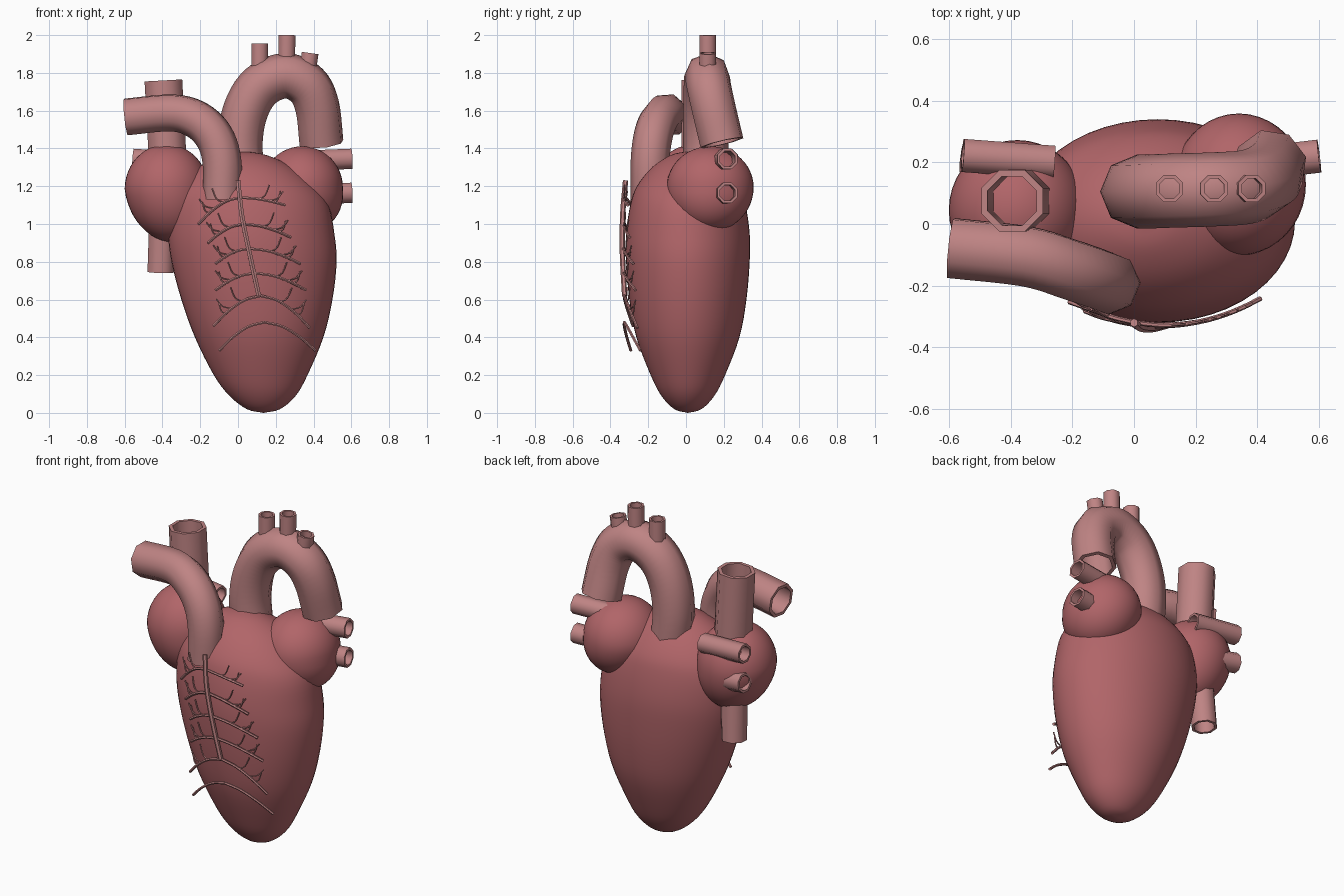
import bpy, bmesh, math
from mathutils import Vector

cube = bpy.data.objects.get("Cube")
if cube:
    bpy.data.objects.remove(cube, do_unlink=True)


def material(name, rgb):
    m = bpy.data.materials.new(name)
    m.use_nodes = True
    m.diffuse_color = (*rgb, 1)
    m.node_tree.nodes["Principled BSDF"].inputs["Base Color"].default_value = (*rgb, 1)
    return m


MUSCLE = material("muscle red", (0.44, 0.13, 0.14))
VESSEL = material("vessel pink", (0.52, 0.23, 0.23))


def finish(bm, name, mat):
    bmesh.ops.recalc_face_normals(bm, faces=bm.faces)
    mesh = bpy.data.meshes.new(name)
    bm.to_mesh(mesh)
    bm.free()
    mesh.materials.append(mat)
    ob = bpy.data.objects.new(name, mesh)
    bpy.context.collection.objects.link(ob)
    bpy.ops.object.select_all(action='DESELECT')
    ob.select_set(True)
    bpy.context.view_layer.objects.active = ob
    bpy.ops.object.shade_smooth_by_angle(angle=math.radians(50))


def spline(points, steps):
    """Smooth curve through points of any dimension."""
    p = [Vector(q) for q in points]
    p = [p[0] * 2 - p[1]] + p + [p[-1] * 2 - p[-2]]
    out = []
    for a, b, c, d in zip(p, p[1:], p[2:], p[3:]):
        for i in range(steps):
            t = i / steps
            out.append((b * 2 + (c - a) * t + (a * 2 - b * 5 + c * 4 - d) * t ** 2
                        + (b * 3 - a - c * 3 + d) * t ** 3) / 2)
    return out + [p[-2]]


def bridge(bm, a, b):
    n = len(a)
    for i in range(n):
        bm.faces.new((a[i], a[(i + 1) % n], b[(i + 1) % n], b[i]))


def add_tube(bm, points, radius, sides=8, wall=0.0, steps=5, phase=0.5):
    """Tube along a path: hollow if it has a wall, otherwise capped."""
    path = spline(points, steps if len(points) > 2 else 1)
    tangents = [(path[min(i + 1, len(path) - 1)] - path[max(i - 1, 0)]).normalized()
                for i in range(len(path))]
    u = tangents[0].cross(Vector((0, 1, 0))).normalized()
    frames = []
    for t in tangents:
        u = (u - t * u.dot(t)).normalized()
        frames.append((u, t.cross(u)))

    def rings(r):
        angles = [(i + phase) * math.tau / sides for i in range(sides)]
        return [[bm.verts.new(c + (a * math.cos(k) + b * math.sin(k)) * r) for k in angles]
                for c, (a, b) in zip(path, frames)]

    loops = rings(radius)
    if wall:
        loops += rings(radius - wall)[::-1]
        loops.append(loops[0])
    else:
        bm.faces.new(loops[0])
        bm.faces.new(loops[-1])
    for a, b in zip(loops, loops[1:]):
        bridge(bm, a, b)


def vessel(name, points, radius, wall, phase=0.5):
    bm = bmesh.new()
    add_tube(bm, points, radius, wall=wall, phase=phase)
    finish(bm, name, VESSEL)


# Ventricles: stacked ellipses given as height, centre x, half width, half depth
BODY_Y = 0.01
PROFILE = spline([(0, .135, 0, 0), (.02, .135, .088, .072), (.09, .13, .175, .14),
                  (.2, .12, .248, .197), (.4, .112, .34, .273), (.6, .1, .4, .31),
                  (.8, .085, .437, .327), (.95, .07, .44, .327), (1.1, .06, .42, .305),
                  (1.2, .05, .36, .27), (1.3, .04, .25, .19), (1.365, .03, .12, .09),
                  (1.385, .03, 0, 0)], 4)
SIDES = 48
bm = bmesh.new()
rows = [[bm.verts.new((cx + rx * math.cos(i * math.tau / SIDES),
                       BODY_Y + ry * math.sin(i * math.tau / SIDES), z))
         for i in range(SIDES)] for z, cx, rx, ry in PROFILE]
for a, b in zip(rows, rows[1:]):
    bridge(bm, a, b)
bmesh.ops.remove_doubles(bm, verts=bm.verts, dist=0.0005)
finish(bm, "ventricles", MUSCLE)


def front(x, z, lift=0.01):
    """Point on a shallow bow ahead of the ventricles, never inside them."""
    _, cx, rx, ry = min(PROFILE, key=lambda q: abs(q[0] - z))
    s = max(0, 1 - ((x - cx) / rx) ** 2)
    bow = -.328 + .9 * (x - .1) ** 2
    return Vector((x, min(bow, BODY_Y - ry * math.sqrt(s) - lift), z))


# Atria: ellipsoids, with a separate depth for the lower half
def atrium(name, centre, size, lower):
    bm = bmesh.new()
    bmesh.ops.create_uvsphere(bm, u_segments=40, v_segments=24, radius=1)
    for v in bm.verts:
        drop = max(0, -v.co.z)
        v.co = Vector(centre) + Vector((v.co.x * size[0] + 0.03 * drop, v.co.y * size[1],
                                        v.co.z * (lower if v.co.z < 0 else size[2])))
    finish(bm, name, MUSCLE)


atrium("right_atrium", (-.378, .045, 1.185), (.222, .227, .237), .28)
atrium("left_atrium", (.34, .128, 1.195), (.215, .23, .216), .235)

# Great vessels
vessel("aorta", [(.03, .105, 1.2), (.01, .105, 1.42), (.04, .105, 1.6), (.12, .108, 1.73),
                 (.25, .112, 1.785), (.365, .12, 1.735), (.42, .145, 1.62), (.442, .19, 1.43)],
       .12, .022, phase=0)
vessel("pulmonary_artery", [(-.085, -.19, 1.13), (-.085, -.19, 1.33), (-.125, -.175, 1.46),
                            (-.215, -.145, 1.55), (-.35, -.105, 1.588), (-.592, -.078, 1.567)],
       .103, .02, phase=0)
vessel("upper_vena_cava", [(-.37, .075, 1.3), (-.395, .075, 1.76)], .108, .022)
vessel("lower_vena_cava", [(-.4, .1, 1.05), (-.41, .12, .745)], .075, .016)

# Branches on the arch
for name, base, tip in (("first", (.115, .115, 1.72), (.115, .115, 1.955)),
                        ("second", (.255, .115, 1.75), (.26, .115, 2.0)),
                        ("third", (.355, .115, 1.72), (.382, .115, 1.905))):
    vessel(name + "_arch_branch", [base, tip], .048, .013)

# Pulmonary veins in two pairs
for level, z, inner in (("upper", 1.345, -.26), ("lower", 1.165, -.4)):
    vessel(level + "_left_pulmonary_vein", [(.35, .19, z - .01), (.6, .22, z)], .058, .014)
    vessel(level + "_right_pulmonary_vein", [(inner, .2, z - .02), (-.555, .222, z)], .058, .014)

# Coronary artery: main stem, arched side branches and twigs
bm = bmesh.new()
add_tube(bm, [(0, -.32, 1.23), (.02, -.335, 1.05), (.06, -.337, .85), (.11, -.325, .62)],
         .014, sides=6)
ARCHES = [(1.14, .01, -.21, 1.0, .25, 1.1), (1.0, .03, -.16, .9, .28, .93),
          (.87, .06, -.12, .79, .33, .79), (.74, .09, -.12, .65, .36, .65),
          (.62, .12, -.13, .46, .38, .45), (.48, .14, -.1, .33, .41, .33)]
for n, (z, x, lx, lz, rx, rz) in enumerate(ARCHES):
    for ex, ez in ((lx, lz), (rx, rz)):
        def along(t, out=0, rise=0):
            return front(x + (ex - x) * t + out, z + (ez - z) * t ** 1.8 + rise, .012)
        add_tube(bm, [along(t) for t in (0, .35, .7, 1)], .008, sides=6, steps=4)
        if n == len(ARCHES) - 1:
            continue
        side = math.copysign(1, ex - x)
        for t, out, rise in ((.4, .06, .075), (.62, .08, .05), (.75, .035, .06)):
            add_tube(bm, [along(t), along(t, side * out * .6, rise * .25),
                          along(t, side * out, rise)], .004, sides=5, steps=3)
finish(bm, "coronary_arteries", VESSEL)
